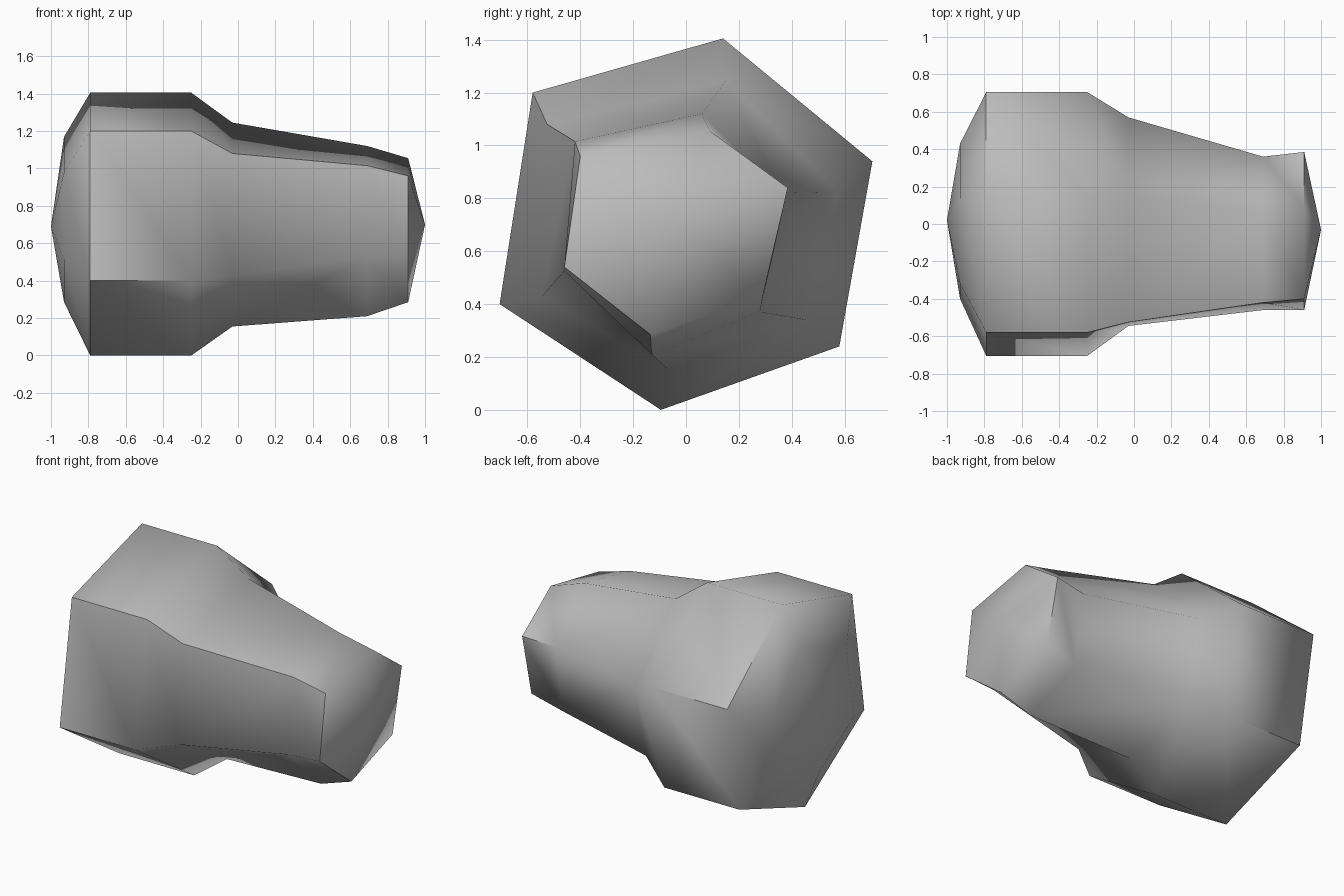
import bpy
import bmesh
import math

cube = bpy.data.objects.get("Cube")
if cube:
    bpy.data.objects.remove(cube)

# Wide body section and narrower sections along x, as (y, z) hexagons
wide = [(.14, 1.405), (-.58, 1.2), (-.705, .4), (-.095, 0), (.58, .24), (.705, .94)]
cap = [(.14, 1.17), (-.32, .98), (-.40, .51), (-.04, .285), (.37, .43), (.43, .84)]
neck = [(.15, 1.245), (-.525, 1.08), (-.545, .43), (-.07, .155), (.455, .34), (.57, .825)]
collar = [(.06, 1.12), (-.42, 1.015), (-.46, .525), (-.13, .21), (.28, .37), (.36, .82)]
rim = [(.09, 1.055), (-.40, .96), (-.46, .54), (-.135, .285), (.29, .43), (.385, .84)]
sections = [(-.93, cap), (-.79, wide), (-.25, wide), (-.03, neck), (.69, collar), (.91, rim)]

bm = bmesh.new()
rings = [[bm.verts.new((x, y, z)) for y, z in ring] for x, ring in sections]

# Side bands; the long neck band folds the other way
for k, (a, b) in enumerate(zip(rings, rings[1:])):
    for i in range(6):
        j = (i + 1) % 6
        if k == 3:
            bm.faces.new((a[i], a[j], b[i]))
            bm.faces.new((a[j], b[j], b[i]))
        else:
            bm.faces.new((a[i], a[j], b[j]))
            bm.faces.new((a[i], b[j], b[i]))

# Shallow pointed ends
for ring, tip in ((rings[0], (-1, .02, .69)), (rings[-1], (1, -.03, .7))):
    point = bm.verts.new(tip)
    for i in range(6):
        bm.faces.new((ring[i], ring[(i + 1) % 6], point))
bmesh.ops.recalc_face_normals(bm, faces=bm.faces)

mesh = bpy.data.meshes.new("hexagonal_body")
bm.to_mesh(mesh)
bm.free()
body = bpy.data.objects.new("hexagonal_body", mesh)
bpy.context.collection.objects.link(body)

# Plain grey
grey = bpy.data.materials.new("plain_grey")
grey.use_nodes = True
colour = (.5, .5, .5, 1)
grey.diffuse_color = colour
grey.node_tree.nodes["Principled BSDF"].inputs["Base Color"].default_value = colour
mesh.materials.append(grey)

bpy.ops.object.select_all(action="DESELECT")
body.select_set(True)
bpy.context.view_layer.objects.active = body
bpy.ops.object.shade_smooth_by_angle(angle=math.radians(60))
